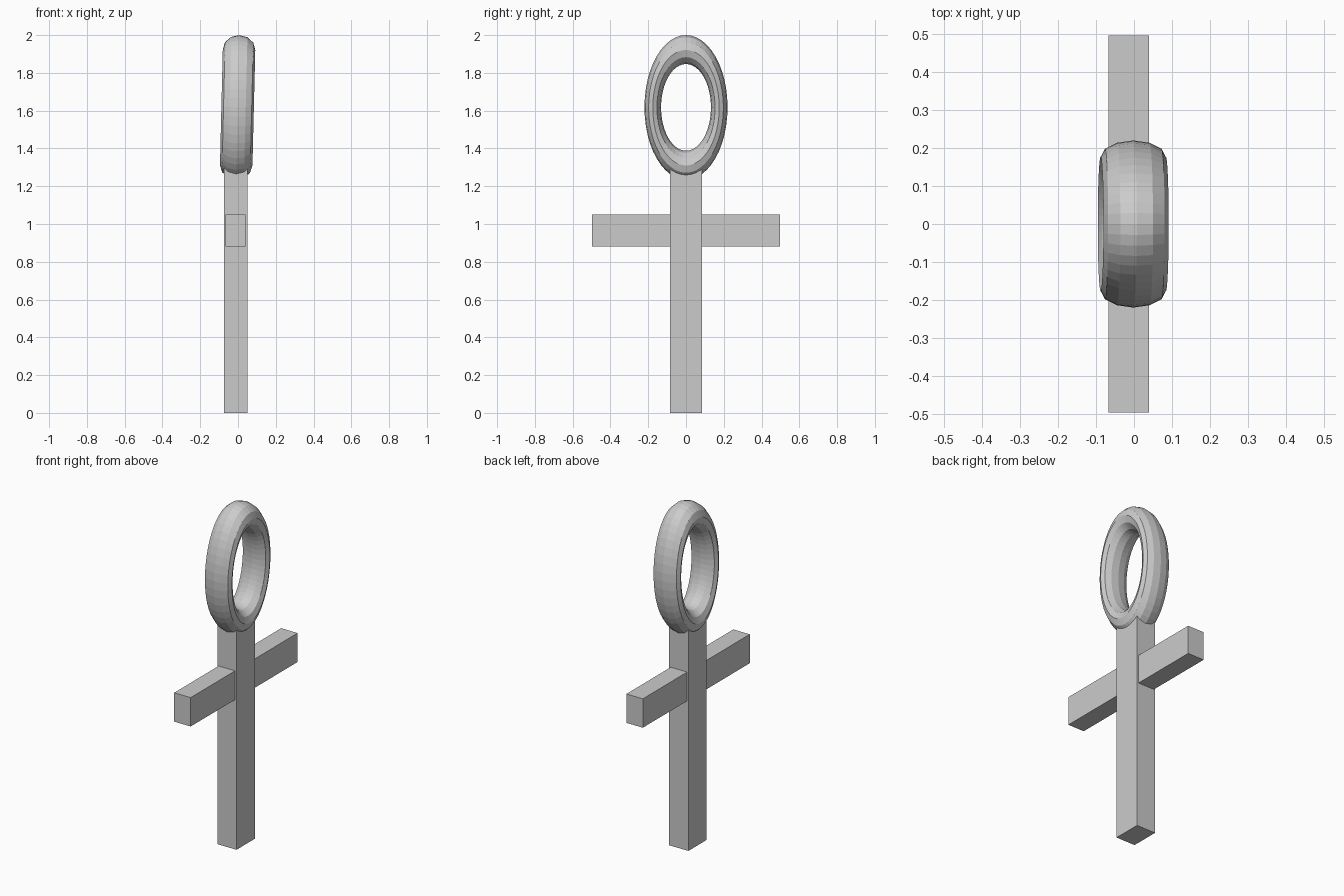
import bpy, math

if "Cube" in bpy.data.objects:
    bpy.data.objects.remove(bpy.data.objects["Cube"])

grey = bpy.data.materials.new("plain grey")
grey.diffuse_color = (0.6, 0.6, 0.6, 1)
grey.use_nodes = True
grey.node_tree.nodes["Principled BSDF"].inputs["Base Color"].default_value = grey.diffuse_color


def box(name, lo, hi):
    """Box between two opposite corners."""
    mid = [(a + b) / 2 for a, b in zip(lo, hi)]
    bpy.ops.mesh.primitive_cube_add(size=1, location=mid)
    ob = bpy.context.object
    ob.name = name
    ob.scale = [b - a for a, b in zip(lo, hi)]
    bpy.ops.object.transform_apply(location=False, rotation=False, scale=True)
    ob.data.materials.append(grey)
    return ob


# Upright post and crossbar
box("post", (-0.075, -0.085, 0), (0.05, 0.085, 1.30))
box("crossbar", (-0.067, -0.497, 0.88), (0.04, 0.497, 1.05))

# Oval ring on top: a torus stretched tall and leaning slightly sideways
bpy.ops.mesh.primitive_torus_add(major_segments=48, minor_segments=12,
                                 major_radius=1, minor_radius=0.25)
ring = bpy.context.object
ring.name = "ring_loop"
ring.data.materials.append(grey)
for v in ring.data.vertices:
    x, y, z = v.co
    v.co = (z * 0.344, y * 0.176, x * 0.306)
ring.data.flip_normals()  # swapping axes mirrors the mesh
ring.rotation_euler = (0, math.radians(1.4), 0)
ring.location = (-0.002, 0, 1.6175)
